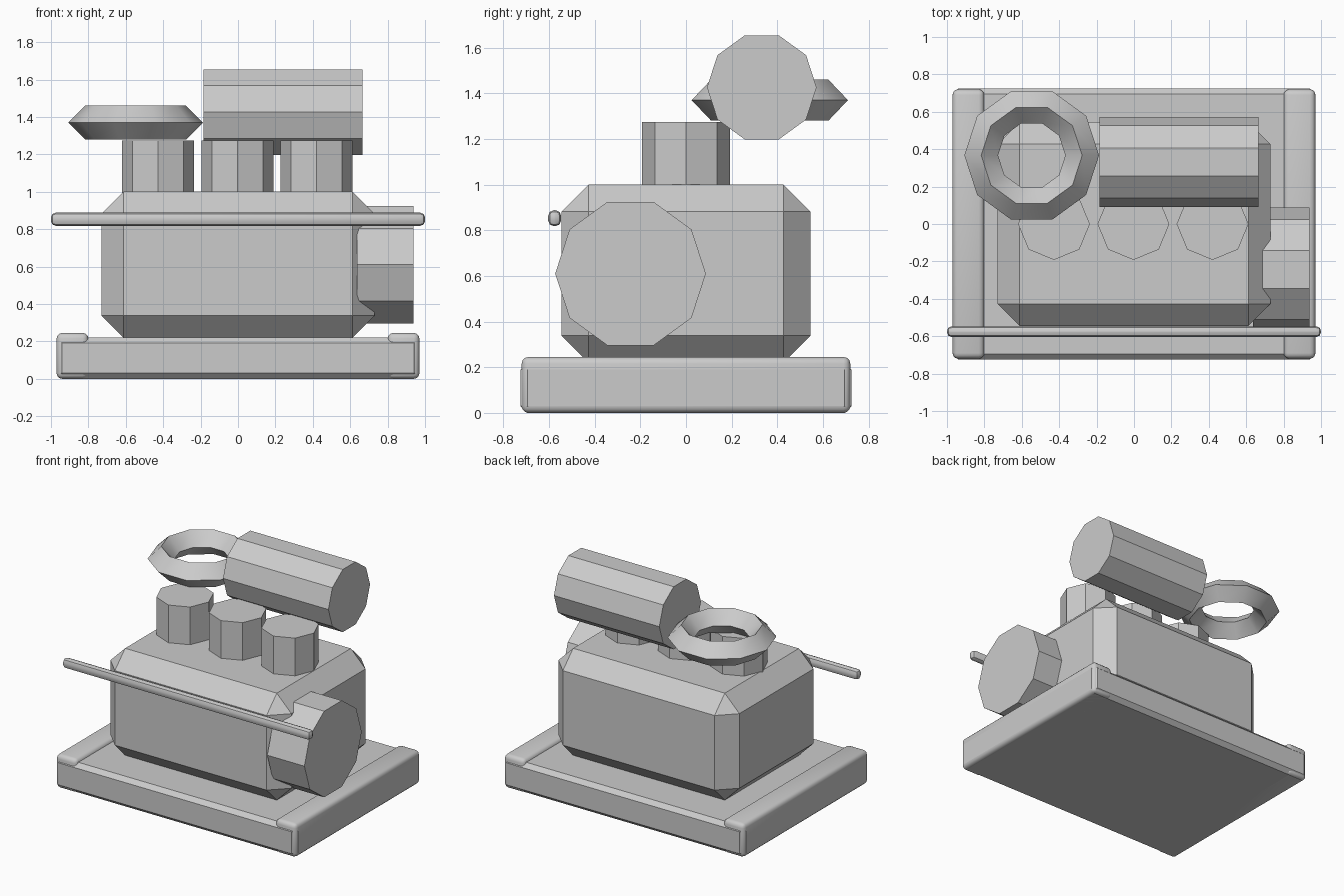
import bpy, math

if "Cube" in bpy.data.objects:
    bpy.data.objects.remove(bpy.data.objects["Cube"])

grey = bpy.data.materials.new("plain grey")
grey.diffuse_color = (0.6, 0.6, 0.6, 1)
grey.use_nodes = True
grey.node_tree.nodes["Principled BSDF"].inputs["Base Color"].default_value = grey.diffuse_color


def finish(obj, name, smooth=False):
    obj.name = name
    obj.data.materials.append(grey)
    if smooth:
        bpy.ops.object.shade_smooth_by_angle(angle=math.radians(40))
    return obj


def box(name, lo, hi, bevel, segments=1, smooth=False):
    """Bevelled box between two corners."""
    bpy.ops.mesh.primitive_cube_add(size=1, location=[(a + b) / 2 for a, b in zip(lo, hi)])
    obj = bpy.context.object
    obj.scale = [b - a for a, b in zip(lo, hi)]
    bpy.ops.object.transform_apply(location=False, rotation=False, scale=True)
    mod = obj.modifiers.new("bevel", 'BEVEL')
    mod.width = bevel
    mod.segments = segments
    bpy.ops.object.modifier_apply(modifier=mod.name)
    return finish(obj, name, smooth)


def drum(name, x0, x1, y, z, radius):
    """Ten-sided cylinder lying along x, corners pointing to +y and -y."""
    bpy.ops.mesh.primitive_cylinder_add(vertices=10, radius=radius, depth=x1 - x0,
                                        location=((x0 + x1) / 2, y, z),
                                        rotation=(0, math.pi / 2, 0))
    return finish(bpy.context.object, name)


# base slab with a raised rail at each end
box("base_slab", (-0.97, -0.725, 0.0), (0.97, 0.725, 0.22), 0.03)
for side, cx in (("left", -0.885), ("right", 0.885)):
    box(side + "_rail", (cx - 0.085, -0.72, 0.0), (cx + 0.085, 0.72, 0.245), 0.03, 3, True)

# chamfered main body
box("body", (-0.73, -0.545, 0.22), (0.73, 0.545, 1.0), 0.118)

# three octagonal posts on top
for i, x in enumerate((-0.428, -0.003, 0.42)):
    bpy.ops.mesh.primitive_cylinder_add(vertices=8, radius=0.192, depth=0.31,
                                        location=(x, 0, 1.12))
    finish(bpy.context.object, "post_%d" % (i + 1))

# drums along x: one on the right side, one on top
drum("side_drum", 0.637, 0.937, -0.243, 0.61, 0.33)
drum("top_drum", -0.185, 0.665, 0.332, 1.426, 0.24)

# faceted ring
bpy.ops.mesh.primitive_torus_add(major_segments=10, minor_segments=4, major_radius=0.27,
                                 minor_radius=0.09, location=(-0.547, 0.367, 1.37))
finish(bpy.context.object, "ring", True)

# thin bar across the front
box("front_bar", (-1.0, -0.604, 0.818), (1.0, -0.547, 0.888), 0.025, 2, True)

# keep every ten-sided part with a corner on the horizontal axis
for name in ("side_drum", "top_drum"):
    obj = bpy.data.objects[name]
    ys = [v.co.y for v in obj.data.vertices]
    if max(ys) < max(v.co.x for v in obj.data.vertices):
        for v in obj.data.vertices:
            v.co.x, v.co.y = -v.co.y, v.co.x
